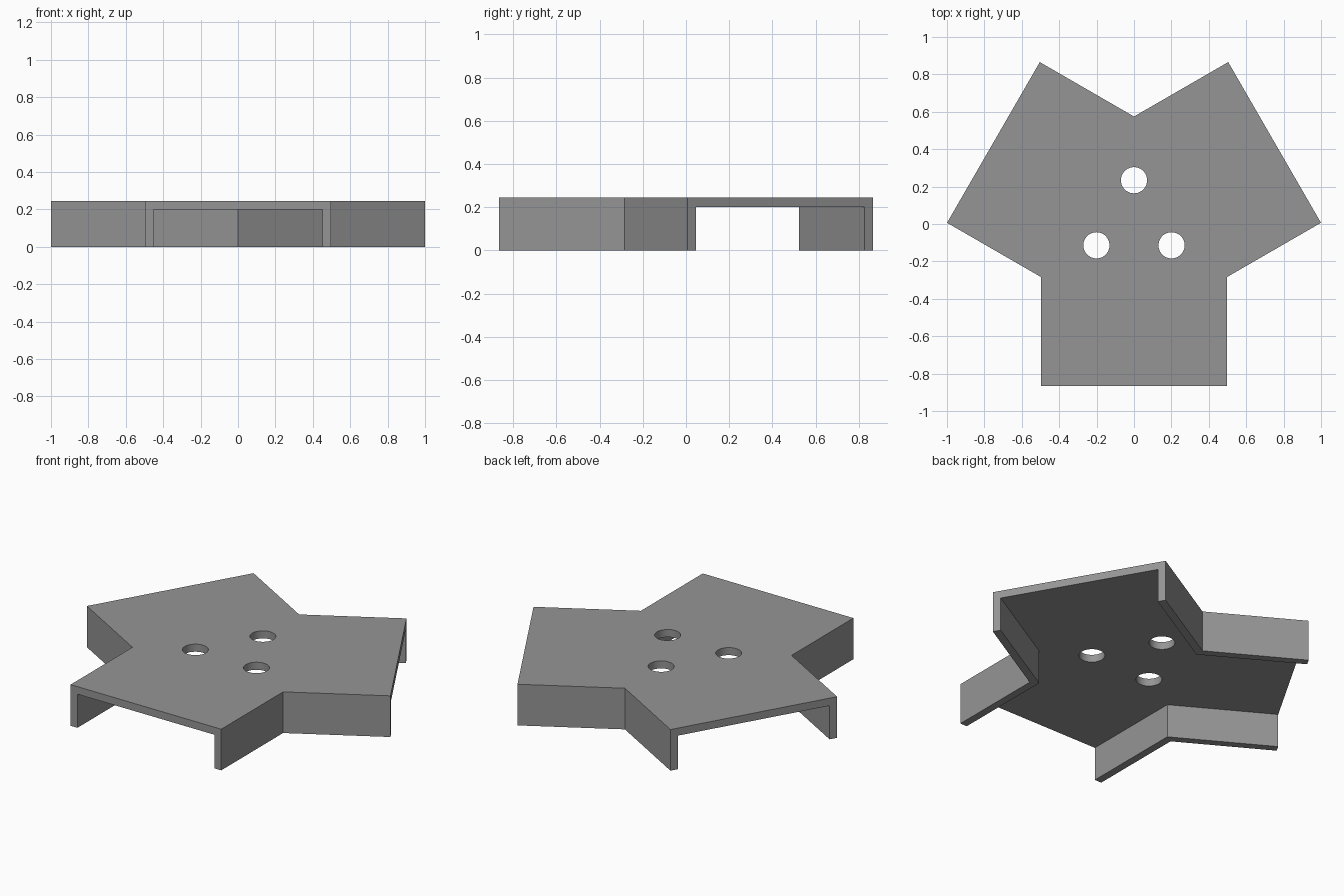
import bpy, bmesh, math
from mathutils import Matrix, Vector

if "Cube" in bpy.data.objects:
    bpy.data.objects.remove(bpy.data.objects["Cube"])

HALF_W, LENGTH = 0.496, 0.868   # arm half width and reach from the hub
WALL, HEIGHT, UNDER = 0.045, 0.245, 0.2
OFFSET_Y = 0.002

grey = bpy.data.materials.new("grey")
grey.diffuse_color = (0.3, 0.3, 0.3, 1)
grey.use_nodes = True
grey.node_tree.nodes["Principled BSDF"].inputs["Base Color"].default_value = grey.diffuse_color


def finish(bm, name):
    bmesh.ops.recalc_face_normals(bm, faces=bm.faces[:])
    mesh = bpy.data.meshes.new(name)
    bm.to_mesh(mesh)
    bm.free()
    mesh.materials.append(grey)
    obj = bpy.data.objects.new(name, mesh)
    bpy.context.collection.objects.link(obj)
    return obj


def three_arm_prism(name, half_w, length, z0, z1):
    """Three equal arms 120 degrees apart, extruded from z0 to z1."""
    arm = [(-half_w, -half_w / math.sqrt(3)), (-half_w, -length), (half_w, -length)]
    bm = bmesh.new()
    verts = []
    for i in range(3):
        turn = Matrix.Rotation(math.radians(120 * i), 3, 'Z')
        for x, y in arm:
            verts.append(bm.verts.new(turn @ Vector((x, y, z0)) + Vector((0, OFFSET_Y, 0))))
    face = bm.faces.new(verts)
    top = bmesh.ops.extrude_face_region(bm, geom=[face])["geom"]
    bmesh.ops.translate(bm, vec=(0, 0, z1 - z0),
                        verts=[v for v in top if isinstance(v, bmesh.types.BMVert)])
    return finish(bm, name)


# Solid three-armed bracket
bracket = three_arm_prism("three_arm_bracket", HALF_W, LENGTH, 0, HEIGHT)

# Hollow underside, open at the arm ends
hollow = three_arm_prism("underside_cutter", HALF_W - WALL, LENGTH + 0.2, -0.2, UNDER)

# Three round holes around the centre
bm = bmesh.new()
for i in range(3):
    a = math.radians(90 + 120 * i)
    pos = Matrix.Translation((0.232 * math.cos(a), 0.232 * math.sin(a) + OFFSET_Y, 0.25))
    bmesh.ops.create_cone(bm, cap_ends=True, segments=48, radius1=0.07, radius2=0.07,
                          depth=0.3, matrix=pos)
holes = finish(bm, "hole_cutter")

for cutter in (hollow, holes):
    mod = bracket.modifiers.new(cutter.name, 'BOOLEAN')
    mod.operation, mod.solver, mod.object = 'DIFFERENCE', 'EXACT', cutter
    cutter.hide_render = True

# Apply the cuts, then remove the cutters
bpy.context.view_layer.objects.active = bracket
bracket.select_set(True)
for mod in list(bracket.modifiers):
    bpy.ops.object.modifier_apply(modifier=mod.name)
for cutter in (hollow, holes):
    bpy.data.objects.remove(cutter)
bpy.ops.object.shade_smooth_by_angle(angle=math.radians(30))
